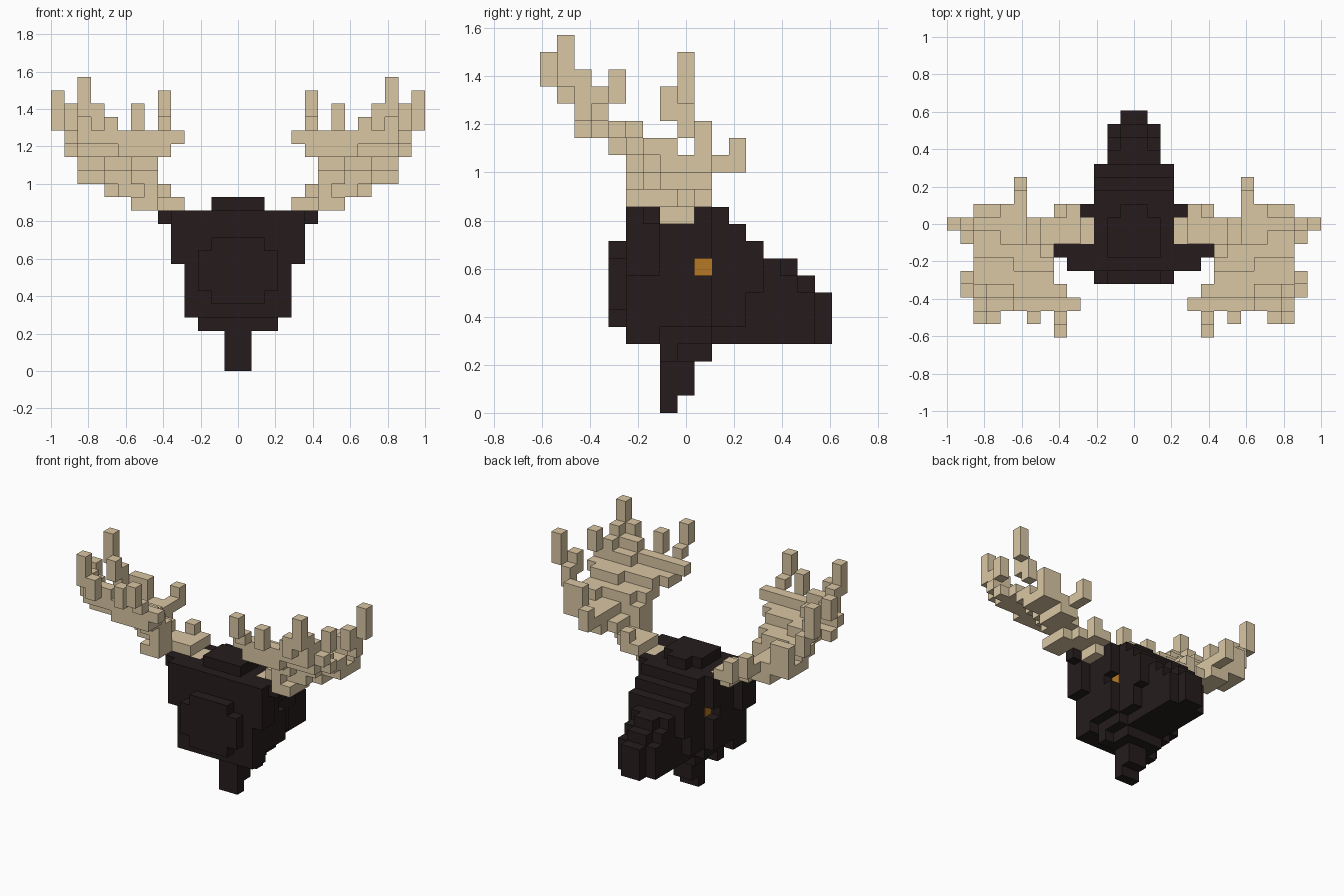
import bpy
import bmesh
from mathutils import Vector
from itertools import product

if "Cube" in bpy.data.objects:
    bpy.data.objects.remove(bpy.data.objects["Cube"], do_unlink=True)

UNIT = 1 / 14      # edge length of one block
MID_Y = 8.5        # depth of the block grid's centre


def material(name, color):
    mat = bpy.data.materials.new(name)
    mat.use_nodes = True
    mat.diffuse_color = (*color, 1)
    bsdf = next(n for n in mat.node_tree.nodes if n.type == 'BSDF_PRINCIPLED')
    bsdf.inputs["Base Color"].default_value = (*color, 1)
    return mat


def half(width, y, z):
    """Box centred on the symmetry plane, given by its half width."""
    return ((-width, width), y, z)


def fill(boxes):
    """All unit cells covered by a list of (x range, y range, z range)."""
    return {cell for box in boxes for cell in product(*(range(*r) for r in box))}


def build(name, boxes, mat, side=1):
    """Make the outer skin of the filled cells, optionally mirrored in x."""
    cells = fill(boxes)
    bm = bmesh.new()
    verts = {}

    def corner(p):
        if p not in verts:
            x, y, z = p
            verts[p] = bm.verts.new(Vector((x * side, y - MID_Y, z)) * UNIT)
        return verts[p]

    for cell in cells:
        for axis, step in product(range(3), (0, 1)):
            near = list(cell)
            near[axis] += 1 if step else -1
            if tuple(near) in cells:
                continue
            u, v = (axis + 1) % 3, (axis + 2) % 3
            ring = []
            for du, dv in ((0, 0), (1, 0), (1, 1), (0, 1)):
                p = list(cell)
                p[axis] += step
                p[u] += du
                p[v] += dv
                ring.append(corner(tuple(p)))
            if (step == 1) != (side == 1):
                ring.reverse()
            bm.faces.new(ring)
    mesh = bpy.data.meshes.new(name)
    bm.to_mesh(mesh)
    bm.free()
    mesh.materials.append(mat)
    obj = bpy.data.objects.new(name, mesh)
    bpy.context.collection.objects.link(obj)
    return obj


fur = material("dark_fur", (0.019, 0.012, 0.012))
horn = material("tan_antler", (0.70, 0.57, 0.37))
amber = material("amber_eye", (0.46, 0.19, 0.019))

# Neck mount, skull with recessed eye sockets, and crown
build("head", [
    half(2, (4, 5), (5, 10)),
    half(3, (4, 5), (6, 9)),
    half(4, (5, 7), (4, 8)),
    half(5, (5, 7), (8, 12)),
    half(4, (7, 9), (5, 11)),
    half(4, (9, 10), (5, 8)),
    half(3, (7, 10), (4, 12)),
    half(4, (9, 10), (9, 12)),
    half(2, (6, 9), (12, 13)),
    half(1, (9, 10), (12, 13)),
], fur)

# Stepped muzzle
build("muzzle", [
    half(3, (10, 11), (5, 12)),
    half(3, (11, 12), (5, 11)),
    half(3, (12, 13), (7, 10)),
    half(2, (10, 16), (4, 7)),
    half(2, (13, 15), (7, 8)),
    half(2, (13, 14), (8, 9)),
    half(1, (14, 15), (8, 9)),
    half(1, (15, 16), (7, 8)),
    half(1, (16, 17), (4, 7)),
], fur)

# Throat and hanging beard
build("beard", [
    half(3, (7, 8), (3, 4)),
    half(2, (8, 10), (3, 4)),
    half(1, (7, 9), (1, 3)),
    half(1, (7, 8), (0, 1)),
], fur)

# Antler stem and tilted palm, rising outward and away from the muzzle
palm = [
    ((3, 5), (7, 9), (11, 12)),
    ((4, 7), (7, 9), (12, 13)),
    ((4, 6), (9, 10), (12, 13)),
    ((5, 6), (9, 10), (13, 14)),
    ((6, 8), (5, 8), (12, 13)),
    ((6, 7), (5, 7), (13, 14)),
    ((7, 9), (6, 9), (13, 14)),
    ((8, 10), (7, 10), (13, 14)),
    ((6, 8), (5, 7), (14, 15)),
    ((8, 10), (6, 8), (14, 15)),
    ((8, 12), (8, 10), (14, 15)),
    ((10, 12), (7, 8), (14, 15)),
    ((6, 8), (4, 6), (15, 16)),
    ((7, 10), (5, 7), (15, 16)),
    ((10, 12), (6, 8), (15, 16)),
    ((6, 9), (3, 5), (16, 17)),
    ((9, 12), (4, 6), (16, 17)),
    ((5, 9), (2, 4), (16, 17)),
    ((9, 12), (3, 4), (16, 18)),
    ((4, 12), (2, 3), (17, 18)),
]
# Upright points around the palm's rim
tines = [
    ((8, 9), (10, 12), (14, 15)),
    ((8, 9), (11, 12), (15, 16)),
    ((10, 12), (9, 10), (15, 17)),
    ((12, 13), (8, 9), (16, 18)),
    ((12, 13), (7, 8), (17, 19)),
    ((13, 14), (8, 9), (18, 21)),
    ((12, 13), (4, 5), (16, 17)),
    ((12, 13), (4, 5), (18, 20)),
    ((12, 13), (3, 4), (17, 18)),
    ((11, 12), (3, 4), (18, 19)),
    ((9, 11), (2, 3), (18, 19)),
    ((11, 12), (2, 3), (18, 20)),
    ((10, 11), (1, 2), (18, 20)),
    ((11, 12), (1, 2), (19, 22)),
    ((7, 8), (1, 2), (18, 20)),
    ((5, 6), (1, 2), (18, 19)),
    ((5, 6), (0, 1), (19, 21)),
]
ear = [((5, 6), (6, 7), (11, 12))]

for label, side in (("left", 1), ("right", -1)):
    build(label + "_antler", palm + tines, horn, side)
    build(label + "_ear", ear, fur, side)
    # Eye: one block squashed to a thin plate at the back of the socket
    eye = build(label + "_eye", [((0, 1), (9, 10), (8, 9))], amber, side)
    eye.scale.x = 0.06
    eye.location.x = side * 3 * UNIT
